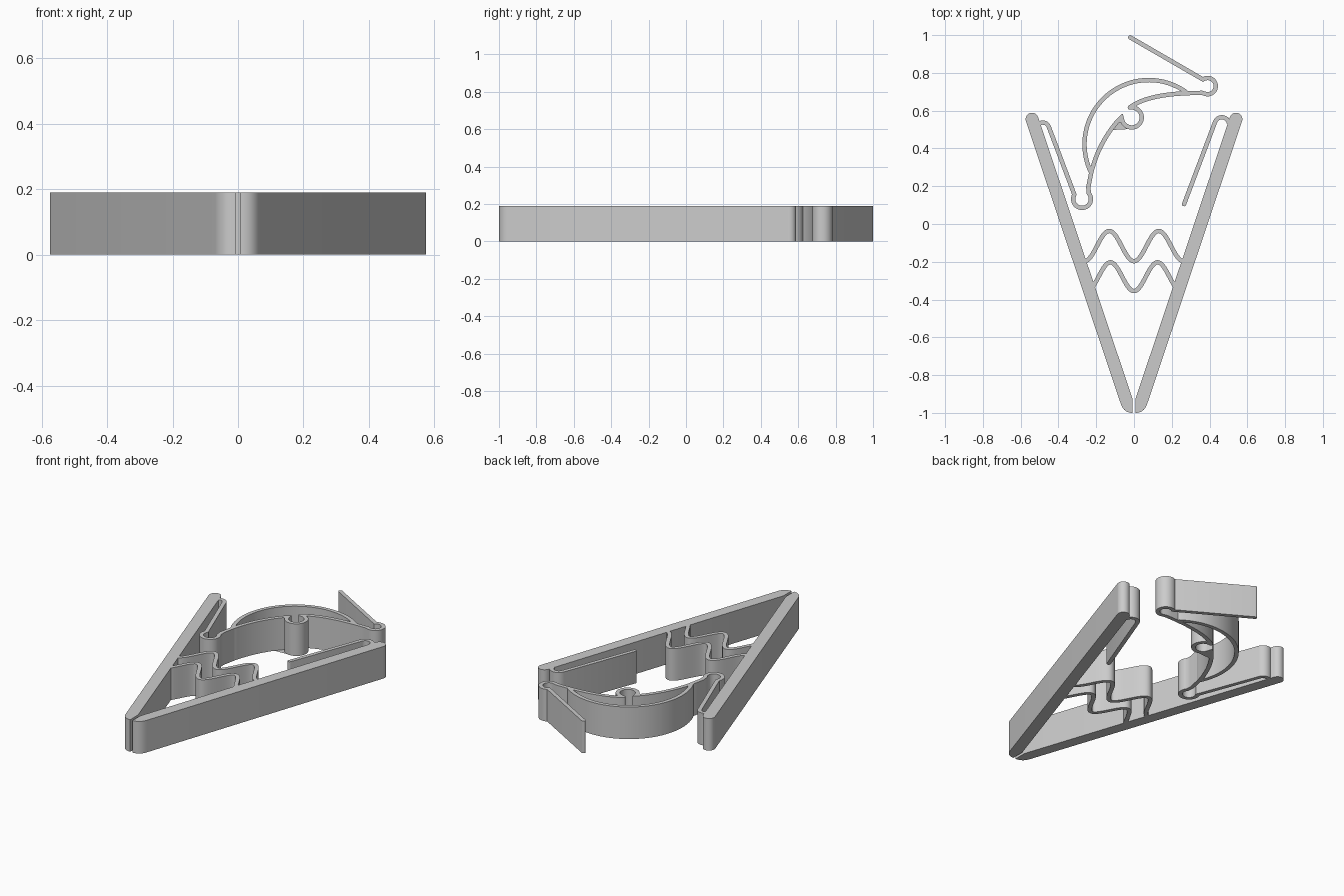
import bpy, bmesh
from math import cos, sin, pi, radians
from mathutils import Vector

cube = bpy.data.objects.get("Cube")
if cube:
    bpy.data.objects.remove(cube, do_unlink=True)

HEIGHT = 0.19
HALF = 0.0115  # half thickness of the thin walls

grey = bpy.data.materials.new("plain_grey")
grey.use_nodes = True
grey.diffuse_color = (0.6, 0.6, 0.6, 1)
grey.node_tree.nodes["Principled BSDF"].inputs["Base Color"].default_value = (0.6, 0.6, 0.6, 1)


def arc(centre, radius, start, end, steps=20):
    """Points along a circular arc, angles in degrees."""
    points = []
    for i in range(steps + 1):
        angle = radians(start + (end - start) * i / steps)
        points.append(Vector(centre) + radius * Vector((cos(angle), sin(angle))))
    return points


def bend(start, control, end, steps=16):
    """Points along a quadratic curve."""
    a, b, c = Vector(start), Vector(control), Vector(end)
    ts = [i / steps for i in range(steps + 1)]
    return [a * (1 - t) ** 2 + b * 2 * t * (1 - t) + c * t * t for t in ts]


def extrude_outline(name, outline):
    """Upright solid with the given flat outline."""
    bm = bmesh.new()
    face = bm.faces.new([bm.verts.new((p.x, p.y, 0)) for p in outline])
    new = bmesh.ops.extrude_face_region(bm, geom=[face])["geom"]
    top = [v for v in new if isinstance(v, bmesh.types.BMVert)]
    bmesh.ops.translate(bm, verts=top, vec=(0, 0, HEIGHT))
    bmesh.ops.recalc_face_normals(bm, faces=bm.faces[:])
    mesh = bpy.data.meshes.new(name)
    bm.to_mesh(mesh)
    bm.free()
    mesh.materials.append(grey)
    mesh.shade_smooth()
    mesh.set_sharp_from_angle(angle=radians(35))
    bpy.context.collection.objects.link(bpy.data.objects.new(name, mesh))


def wall(name, path):
    """Thin wall with rounded ends following a flat path."""
    pts = [Vector(path[0])]
    for p in path[1:]:
        if (Vector(p) - pts[-1]).length > 0.002:
            pts.append(Vector(p))
    dirs = [(b - a).normalized() for a, b in zip(pts, pts[1:])]
    left, right = [], []
    for i, p in enumerate(pts):
        before, after = dirs[max(i - 1, 0)], dirs[min(i, len(dirs) - 1)]
        tangent = (before + after).normalized()
        side = Vector((-tangent.y, tangent.x)) * HALF / max(tangent.dot(after), 0.6)
        left.append(p + side)
        right.append(p - side)

    def cap(p, d):
        n = Vector((-d.y, d.x))
        angles = [pi * k / 6 for k in range(1, 6)]
        return [p + HALF * (n * cos(a) + d * sin(a)) for a in angles]

    extrude_outline(name, left + cap(pts[-1], dirs[-1]) + right[::-1] + cap(pts[0], -dirs[0]))


# Two thick tapering-together arms, split by a narrow gap at the point
arm = arc((-0.54, 0.555), 0.034, 18.5, 198.5)
arm += bend((-0.07, -0.952), (-0.054, -1), (-0.008, -1))
arm.append(Vector((-0.008, -0.925)))
extrude_outline("right_arm", arm)
extrude_outline("left_arm", [Vector((-p.x, p.y)) for p in arm])

# Wavy cross walls joining the arms
for name, middle, swing, spacing, reach in (
    ("upper_wave", -0.117, 0.08, 0.131, 0.262),
    ("lower_wave", -0.279, 0.076, 0.125, 0.213),
):
    xs = [reach * (i / 40 - 1) for i in range(81)]
    wall(name, [(x, middle - swing * cos(pi * x / spacing)) for x in xs])

# Free latch strip hooked over the left arm
wall("left_latch", [(0.265, 0.105)] + arc((0.465, 0.527), 0.038, 160, 15))

# Hooked strip on the right arm, ending in the lower hinge loop
wall("right_hook", arc((-0.483, 0.503), 0.034, 120, 20)
     + arc((-0.275, 0.132), 0.047, 150, 400)
     + [Vector((-0.242, 0.195)), Vector((-0.226, 0.275))])

# Crescent: bowed back, and inner wall broken by a small round loop
wall("crescent_back", arc((0.078, 0.422), 0.34, 55, 205, 48))
wall("crescent_inner", bend((-0.226, 0.275), (-0.18, 0.45), (-0.066, 0.567))
     + arc((-0.012, 0.564), 0.053, 185, 455, 28))

# Upper inner wall, end loop and long straight lever
wall("crescent_lever", bend((-0.022, 0.617), (0.08, 0.695), (0.36, 0.694))
     + arc((0.39, 0.73), 0.043, -100, 125, 24)
     + [Vector((-0.02, 0.988))])
